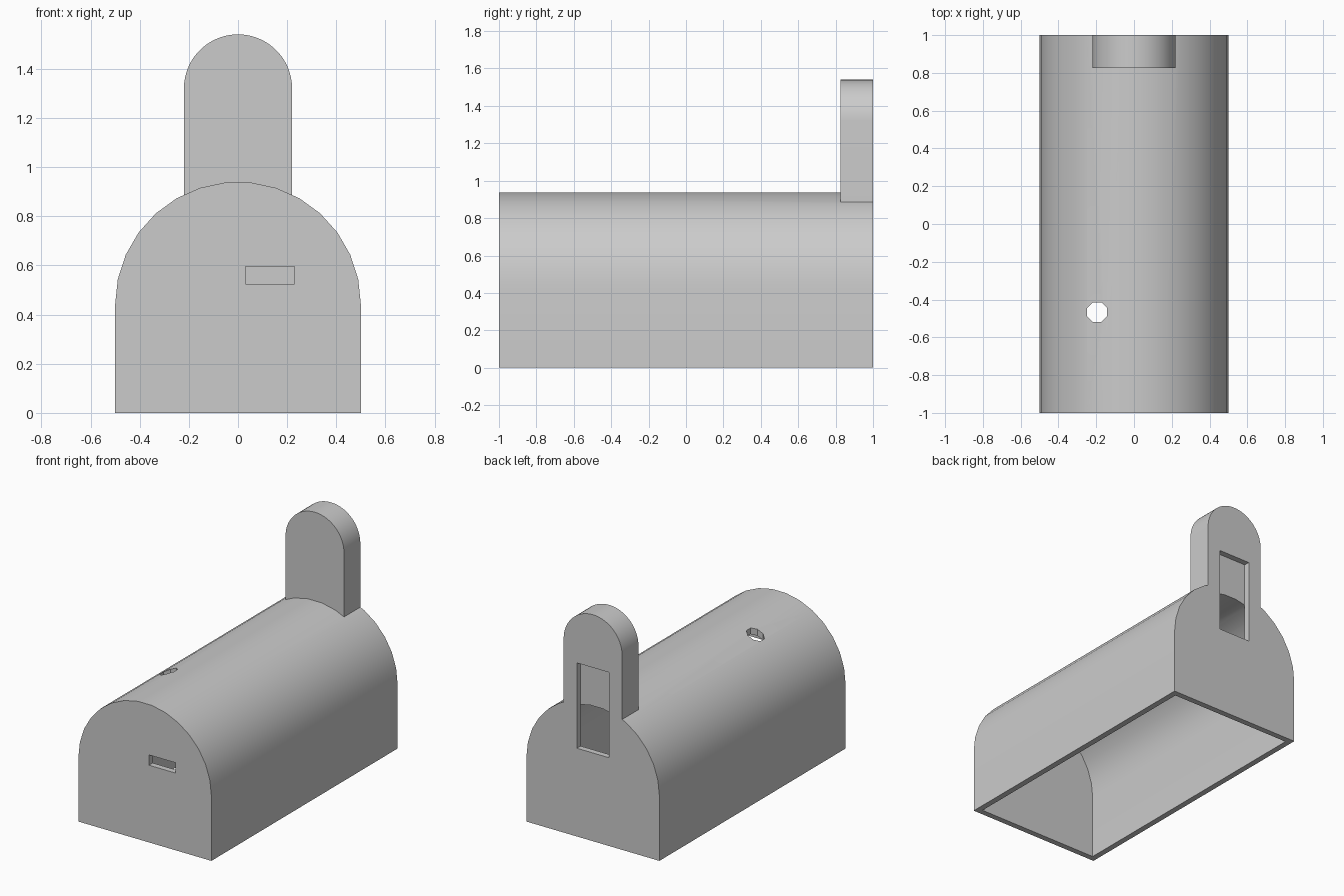
import bpy
import bmesh
from math import pi, cos, sin, radians

default = bpy.data.objects.get("Cube")
if default:
    bpy.data.objects.remove(default, do_unlink=True)

WALL = 0.04
SPRING = 0.44

grey = bpy.data.materials.new("plain_grey")
grey.use_nodes = True
colour = (0.6, 0.6, 0.6, 1)
grey.diffuse_color = colour
grey.node_tree.nodes["Principled BSDF"].inputs["Base Color"].default_value = colour


def prism(name, points, axis, start, end):
    """Extrude a closed outline: (x, z) along y, or (x, y) along z."""
    bm = bmesh.new()
    place = (lambda a, b, c: (a, c, b)) if axis == "y" else (lambda a, b, c: (a, b, c))
    rings = [[bm.verts.new(place(a, b, c)) for a, b in points] for c in (start, end)]
    for ring in rings:
        bm.faces.new(ring)
    for i in range(len(points)):
        j = (i + 1) % len(points)
        bm.faces.new((rings[0][i], rings[0][j], rings[1][j], rings[1][i]))
    bmesh.ops.recalc_face_normals(bm, faces=bm.faces)
    mesh = bpy.data.meshes.new(name)
    bm.to_mesh(mesh)
    bm.free()
    mesh.materials.append(grey)
    obj = bpy.data.objects.new(name, mesh)
    bpy.context.collection.objects.link(obj)
    return obj


def arch(radius, base, spring, segments):
    arc = [(radius * cos(pi * i / segments), spring + radius * sin(pi * i / segments))
           for i in range(segments + 1)]
    return [(radius, base)] + arc + [(-radius, base)]


def rectangle(x0, x1, z0, z1):
    return [(x0, z0), (x1, z0), (x1, z1), (x0, z1)]


def combine(target, tool, operation):
    """Apply a boolean and remove its helper."""
    mod = target.modifiers.new(operation, "BOOLEAN")
    mod.operation = operation
    mod.solver = "EXACT"
    mod.object = tool
    bpy.context.view_layer.objects.active = target
    bpy.ops.object.modifier_apply(modifier=mod.name)
    bpy.data.objects.remove(tool, do_unlink=True)


# Vaulted body with the upright rounded tab standing on its back end
body = prism("vaulted_body", arch(0.5, 0, SPRING, 15), "y", -1, 1)
combine(body, prism("back_tab", arch(0.22, 0.6, 1.32, 30), "y", 0.825, 1), "UNION")

# Hollow interior, open at the bottom
cavity = prism("cavity", arch(0.5 - WALL, -0.2, SPRING, 15), "y", WALL - 1, 1 - WALL)
combine(body, cavity, "DIFFERENCE")

# Slot through the front wall
slot = prism("front_slot", rectangle(0.03, 0.23, 0.525, 0.595), "y", -1.1, -0.9)
combine(body, slot, "DIFFERENCE")

# Window in the back wall, continuing up as a shallow recess in the tab
window = prism("back_window", rectangle(-0.12, 0.12, 0.6, 1.18), "y", 1 - WALL, 1.1)
combine(body, window, "DIFFERENCE")

# Octagonal hole down through the roof
octagon = [(-0.195 + 0.057 * cos(pi * (i + 0.5) / 4), -0.467 + 0.057 * sin(pi * (i + 0.5) / 4))
           for i in range(8)]
combine(body, prism("roof_hole", octagon, "z", 0.7, 1.1), "DIFFERENCE")

# Smooth vaults with crisp edges
bpy.ops.object.select_all(action="DESELECT")
body.select_set(True)
bpy.context.view_layer.objects.active = body
bpy.ops.object.shade_smooth_by_angle(angle=radians(30))
